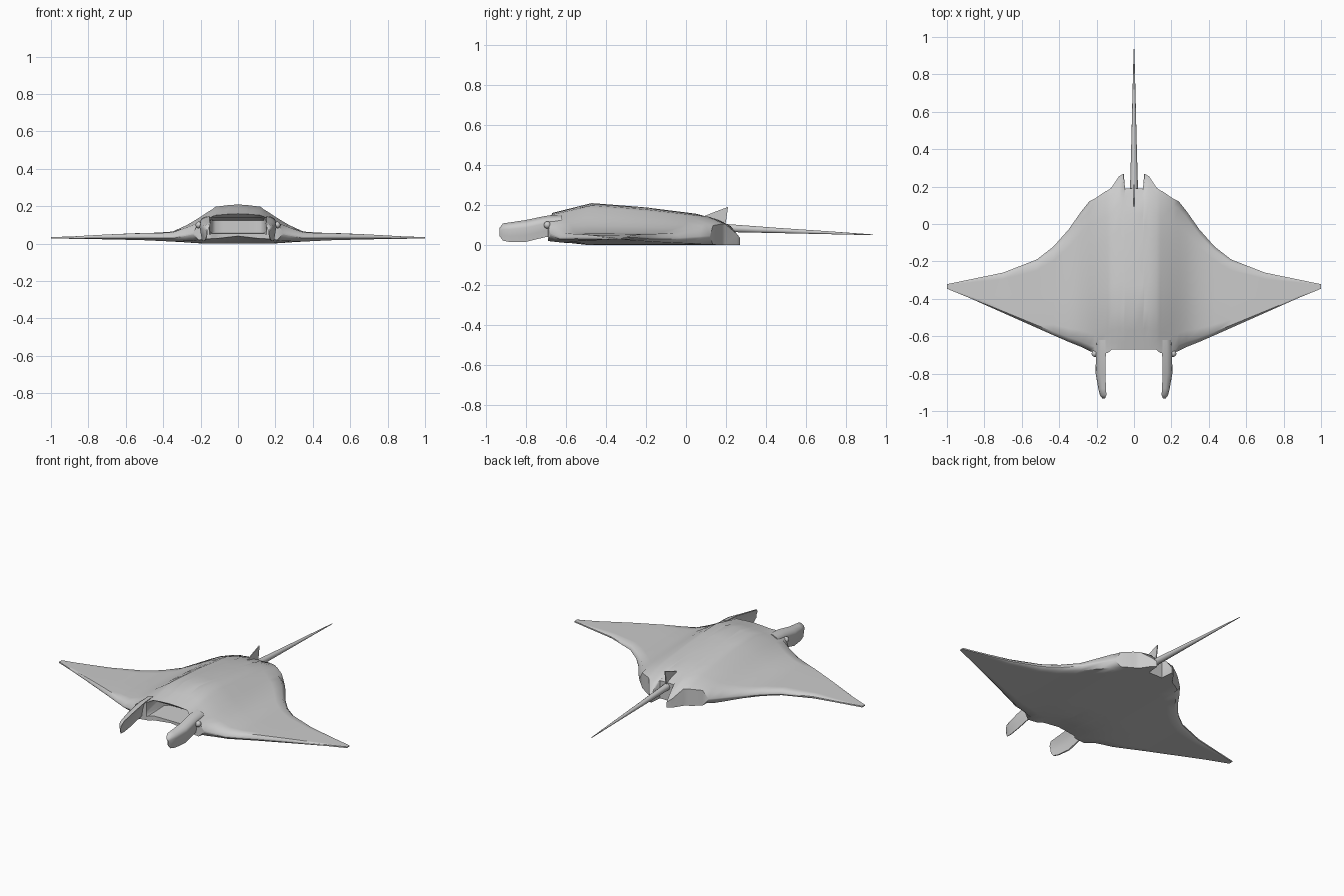
import bpy, bmesh, math

if "Cube" in bpy.data.objects:
    bpy.data.objects.remove(bpy.data.objects["Cube"])

grey = bpy.data.materials.new("ray_grey")
grey.diffuse_color = (0.6, 0.6, 0.6, 1)
grey.use_nodes = True
grey.node_tree.nodes["Principled BSDF"].inputs["Base Color"].default_value = grey.diffuse_color


def lerp_table(table, v):
    if v <= table[0][0]:
        return table[0][1]
    for (a, p), (b, q) in zip(table, table[1:]):
        if v <= b:
            return p + (q - p) * (v - a) / (b - a)
    return table[-1][1]


def loft(name, rings, angle=40):
    """Skin closed rings of equal length and cap both ends."""
    bm = bmesh.new()
    vs = [[bm.verts.new(p) for p in ring] for ring in rings]
    n = len(vs[0])
    for a, b in zip(vs, vs[1:]):
        for i in range(n):
            j = (i + 1) % n
            bm.faces.new((a[i], a[j], b[j], b[i]))
    bm.faces.new(vs[0])
    bm.faces.new(vs[-1])
    bmesh.ops.remove_doubles(bm, verts=bm.verts, dist=0.0005)
    bmesh.ops.recalc_face_normals(bm, faces=bm.faces)
    me = bpy.data.meshes.new(name)
    bm.to_mesh(me)
    bm.free()
    ob = bpy.data.objects.new(name, me)
    bpy.context.collection.objects.link(ob)
    finish(ob, angle)
    return ob


def finish(ob, angle=40):
    if not ob.data.materials:
        ob.data.materials.append(grey)
    bpy.ops.object.select_all(action='DESELECT')
    ob.select_set(True)
    bpy.context.view_layer.objects.active = ob
    bpy.ops.object.shade_smooth_by_angle(angle=math.radians(angle))


# Body and wings: fore-and-aft sections placed across the span
ridge = [(-0.67, 0.16), (-0.47, 0.21), (-0.2, 0.188), (0.1, 0.15),
         (0.22, 0.10), (0.27, 0.035)]
# x, front y, back y, base height, share of ridge, underside height
columns = [
    (0.0, -0.67, 0.19, 0.04, 1.0, 0.0),
    (0.048, -0.67, 0.19, 0.04, 0.98, 0.0),
    (0.055, -0.67, 0.27, 0.04, 0.98, 0.0),
    (0.08, -0.67, 0.255, 0.04, 0.96, 0.0),
    (0.12, -0.672, 0.195, 0.04, 0.93, 0.0),
    (0.14, -0.69, 0.18, 0.04, 0.86, 0.0),
    (0.152, -0.69, 0.175, 0.04, 0.82, 0.0),
    (0.21, -0.69, 0.135, 0.04, 0.60, 0.002),
    (0.24, -0.678, 0.12, 0.04, 0.48, 0.004),
    (0.28, -0.658, 0.07, 0.04, 0.34, 0.007),
    (0.35, -0.63, -0.03, 0.04, 0.15, 0.011),
    (0.43, -0.595, -0.12, 0.042, 0.10, 0.015),
    (0.52, -0.555, -0.19, 0.045, 0.07, 0.019),
    (0.70, -0.475, -0.26, 0.044, 0.03, 0.023),
    (0.88, -0.395, -0.297, 0.039, 0.0, 0.026),
    (1.0, -0.346, -0.322, 0.034, 0.0, 0.028),
]
steps = [0, 0.04, 0.12, 0.23, 0.4, 0.55, 0.7, 0.84, 0.95, 1]


def section(col, sign):
    x, f, b, base, share, low = col
    top, under = [], []
    for t in steps:
        y = f + (b - f) * t
        zt = base + (lerp_table(ridge, y) - 0.04) * share
        zu = low
        if x < 0.35:
            zu += 0.045 * max(0, (-0.49 - y) / 0.2) * (1 - x / 0.35)
        if x > 0.23 and t in (0, 1):      # thin wing edges
            mid = zu + (zt - zu) * 0.45
            zt, zu = mid + 0.004, mid - 0.004
        top.append((sign * x, y, zt))
        under.append((sign * x, y, zu))
    # Mouth recess between the lips, flush outside the mouth
    a, c = under[0], top[0]
    if x < 0.145:
        mouth = [(0.0, 0.055), (0.16, 0.06), (0.16, 0.125), (0.02, 0.14)]
        lips = [(sign * x, f + d, z) for d, z in mouth]
    else:
        lips = [tuple(p + (q - p) * k / 5 for p, q in zip(a, c))
                for k in range(1, 5)]
    return top + under[::-1] + lips


loft("body_and_wings",
     [section(c, -1) for c in columns[:0:-1]] +
     [section(c, 1) for c in columns], 45)

# Tail: long tapering whip
tail = [(0.10, 0.088, 0.024), (0.2, 0.085, 0.021), (0.45, 0.073, 0.014),
        (0.7, 0.062, 0.008), (0.935, 0.051, 0.002)]
loft("tail", [[(r * math.cos(a), y, z + r * math.sin(a))
               for a in (math.tau * i / 10 for i in range(10))]
              for y, z, r in tail])

# Dorsal fin: small swept blade at the tail root
fin = [(0.08, 0.14), (0.15, 0.168), (0.21, 0.19), (0.2, 0.12), (0.19, 0.08)]
loft("dorsal_fin", [[(s * 0.003, y, z) for y, z in fin] if s else
                    [(0, y, z) for y, z in fin] for s in (-1, 1)])

# Head fins: curled paddles, thick on top and thin at the lower edge
paddle = [(-0.62, 0.175, 0.05, 0.15, 0.026), (-0.70, 0.176, 0.04, 0.146, 0.028),
          (-0.80, 0.178, 0.016, 0.125, 0.027), (-0.88, 0.169, 0.015, 0.113, 0.022),
          (-0.915, 0.164, 0.022, 0.108, 0.018), (-0.932, 0.162, 0.045, 0.085, 0.008)]
shape = [(-0.9, 1.0), (0, 0.94), (0.8, 0.84), (1, 0.65), (0.75, 0.3),
         (0.55, 0.0), (0.3, 0.02), (0.15, 0.4), (-0.25, 0.75)]
for side, s in (("left", -1), ("right", 1)):
    loft(side + "_head_fin",
         [[(s * (x + w * u), y, lo + (hi - lo) * v) for u, v in shape]
          for y, x, lo, hi, w in paddle], 50)
    # Eyes
    bpy.ops.mesh.primitive_uv_sphere_add(segments=12, ring_count=8, radius=0.018,
                                         location=(s * 0.209, -0.693, 0.1))
    eye = bpy.context.object
    eye.name = side + "_eye"
    finish(eye)
